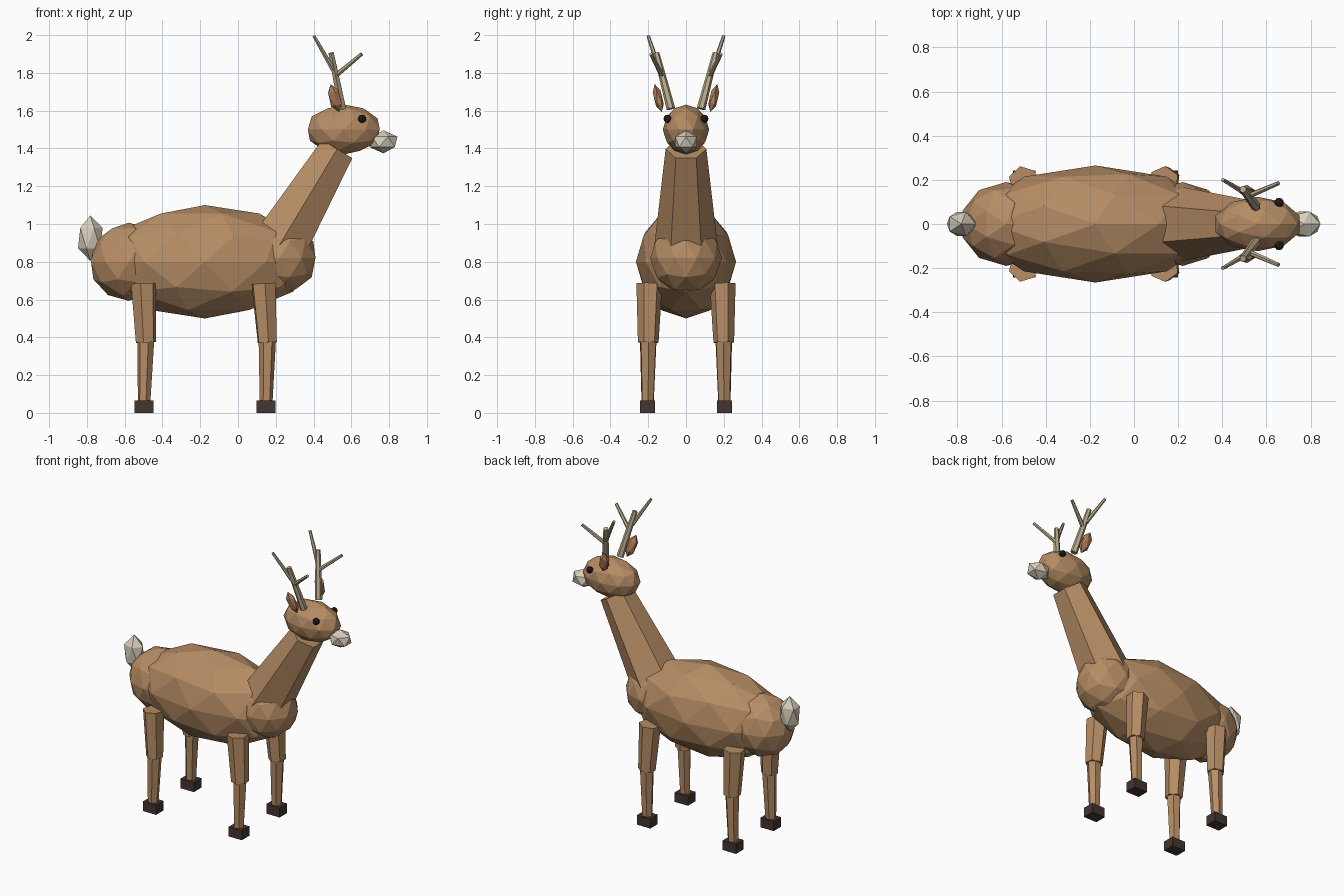
import bpy
import bmesh
import math
from mathutils import Matrix, Vector

cube = bpy.data.objects.get("Cube")
if cube:
    bpy.data.objects.remove(cube, do_unlink=True)


def material(name, rgb):
    mat = bpy.data.materials.new(name)
    mat.use_nodes = True
    mat.diffuse_color = (*rgb, 1)
    mat.node_tree.nodes["Principled BSDF"].inputs["Base Color"].default_value = (*rgb, 1)
    return mat


fur = material("brown fur", (0.47, 0.265, 0.13))
ear_fur = material("reddish ear", (0.42, 0.2, 0.095))
cream = material("cream", (0.67, 0.61, 0.5))
horn = material("antler tan", (0.48, 0.4, 0.26))
hoof_brown = material("dark hoof", (0.058, 0.036, 0.031))
black = material("eye black", (0.012, 0.011, 0.011))


def add_object(name, bm, mat):
    mesh = bpy.data.meshes.new(name)
    bm.to_mesh(mesh)
    bm.free()
    mesh.materials.append(mat)
    obj = bpy.data.objects.new(name, mesh)
    bpy.context.collection.objects.link(obj)
    return obj


def aim(direction):
    """Rotation that turns the z axis to a direction."""
    return Vector((0, 0, 1)).rotation_difference(Vector(direction)).to_matrix().to_4x4()


def blob(name, centre, radii, mat, detail=2, direction=(0, 0, 1)):
    """Faceted ellipsoid."""
    bm = bmesh.new()
    matrix = Matrix.Translation(centre) @ aim(direction) @ Matrix.Diagonal((*radii, 1))
    bmesh.ops.create_icosphere(bm, subdivisions=detail, radius=1, matrix=matrix)
    return add_object(name, bm, mat)


def limb(name, start, end, r_start, r_end, mat, twist=0, sides=6):
    """Tapered prism from one point to another."""
    start, end = Vector(start), Vector(end)
    axis = end - start
    matrix = (Matrix.Translation((start + end) / 2) @ aim(axis)
              @ Matrix.Rotation(math.radians(twist), 4, "Z"))
    bm = bmesh.new()
    bmesh.ops.create_cone(bm, cap_ends=True, segments=sides, radius1=r_start,
                          radius2=r_end, depth=axis.length, matrix=matrix)
    return add_object(name, bm, mat)


def block(name, centre, size, mat):
    bm = bmesh.new()
    matrix = Matrix.Translation(centre) @ Matrix.Diagonal((*size, 1))
    bmesh.ops.create_cube(bm, size=1, matrix=matrix)
    return add_object(name, bm, mat)


# Torso, neck and head
blob("body", (-0.175, 0, 0.8), (0.55, 0.265, 0.3), fur)
blob("haunches", (-0.578, 0, 0.8), (0.21, 0.19, 0.207), fur)
blob("chest", (0.22, 0, 0.82), (0.2, 0.19, 0.195), fur)
limb("neck", (0.216, 0, 0.883), (0.525, 0, 1.397), 0.168, 0.108, fur)
blob("head", (0.56, 0, 1.5), (0.2, 0.123, 0.132), fur)
blob("muzzle", (0.77, 0, 1.435), (0.083, 0.067, 0.061), cream, 1)
blob("tail", (-0.782, 0, 0.925), (0.073, 0.064, 0.12), cream, 1)

# Paired parts
for side, s in (("left", 1), ("right", -1)):
    blob(f"{side}_eye", (0.657, s * 0.097, 1.557), (0.022, 0.022, 0.022), black)
    blob(f"{side}_ear", (0.513, s * 0.147, 1.666), (0.036, 0.025, 0.08), ear_fur, 1,
         (-0.047, s * 0.038, 0.153))

    # Antler beam with two tines
    limb(f"{side}_antler_beam", (0.552, s * 0.08, 1.61), (0.493, s * 0.157, 1.905),
         0.023, 0.016, horn)
    limb(f"{side}_rear_tine", (0.505, s * 0.14, 1.815), (0.402, s * 0.2, 1.995),
         0.014, 0.009, horn)
    limb(f"{side}_front_tine", (0.517, s * 0.126, 1.785), (0.655, s * 0.185, 1.9),
         0.014, 0.01, horn)

    # Legs, each with two segments and a hoof
    for place, hip_x, knee_x, foot_x in (("front", 0.135, 0.155, 0.149),
                                         ("rear", -0.5, -0.488, -0.497)):
        hip = (hip_x, s * 0.194, 0.685)
        knee = (knee_x, s * 0.2, 0.373)
        foot = (foot_x, s * 0.203, 0.06)
        limb(f"{side}_{place}_upper_leg", hip, knee, 0.069, 0.055, fur, -20 * s)
        limb(f"{side}_{place}_lower_leg", (knee_x, s * 0.2, 0.39), foot,
             0.046, 0.034, fur, -20 * s)
        block(f"{side}_{place}_hoof", (foot_x, s * 0.203, 0.0325),
              (0.1, 0.08, 0.065), hoof_brown)
